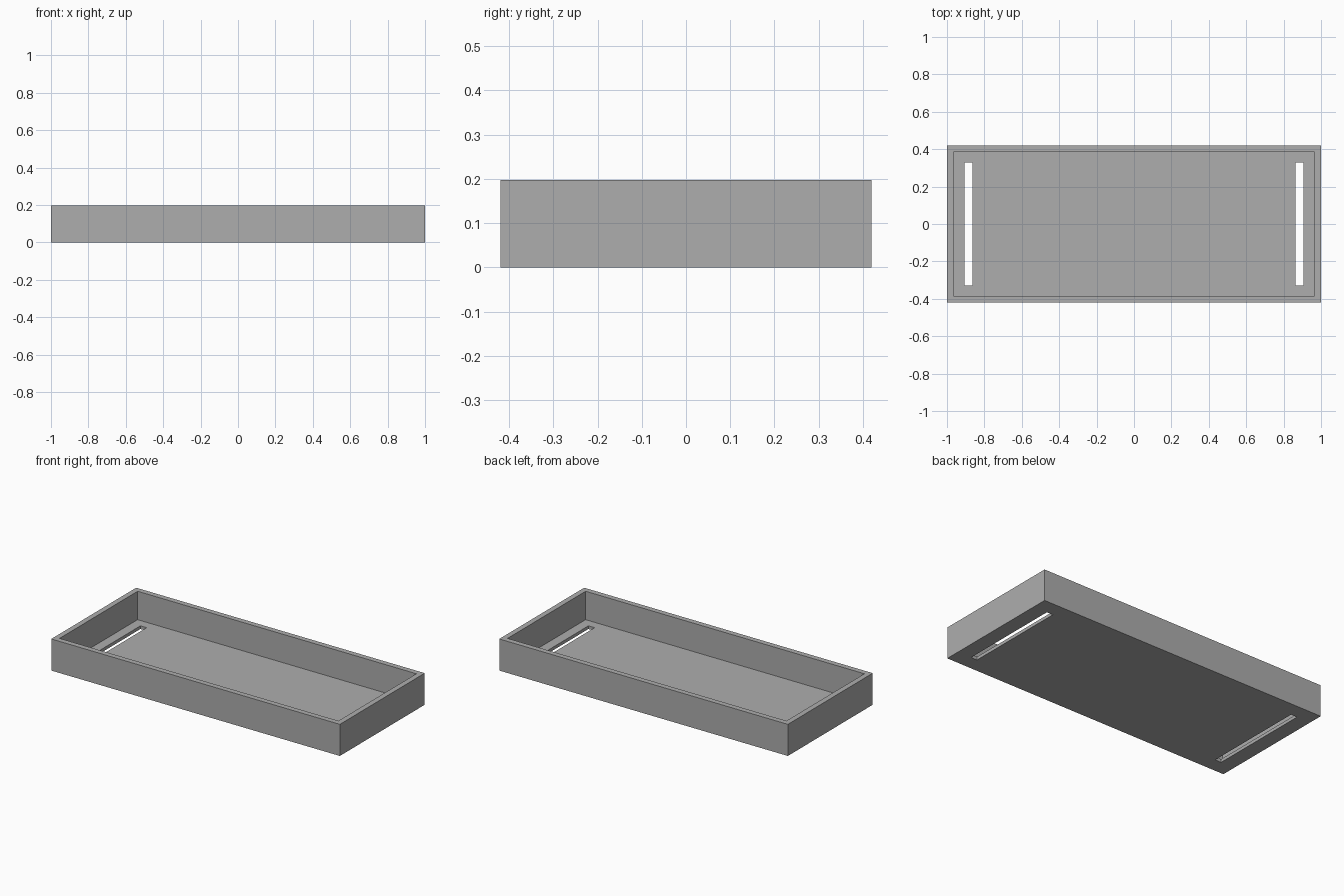
import bpy

if "Cube" in bpy.data.objects:
    bpy.data.objects.remove(bpy.data.objects["Cube"], do_unlink=True)

HALF_X, HALF_Y, HEIGHT = 1.0, 0.42, 0.198
WALL, FLOOR = 0.034, 0.02
SLOT_X, SLOT_W, SLOT_L = 0.884, 0.043, 0.655

grey = bpy.data.materials.new("plain_grey")
grey.use_nodes = True
colour = (0.42, 0.42, 0.42, 1)
grey.diffuse_color = colour
grey.node_tree.nodes["Principled BSDF"].inputs["Base Color"].default_value = colour


def box(name, size, centre):
    bpy.ops.mesh.primitive_cube_add(size=1, location=centre)
    obj = bpy.context.object
    obj.name = name
    obj.scale = size
    bpy.ops.object.transform_apply(location=True, rotation=False, scale=True)
    return obj


def cut(target, cutter):
    cutter.hide_render = True
    mod = target.modifiers.new(cutter.name, 'BOOLEAN')
    mod.operation = 'DIFFERENCE'
    mod.solver = 'EXACT'
    mod.object = cutter
    bpy.context.view_layer.objects.active = target
    bpy.ops.object.modifier_apply(modifier=mod.name)
    bpy.data.objects.remove(cutter, do_unlink=True)


# Solid block for the tray
tray = box("tray", (2 * HALF_X, 2 * HALF_Y, HEIGHT), (0, 0, HEIGHT / 2))
tray.data.materials.append(grey)

# Open cavity above the thin floor
cut(tray, box("cavity", (2 * (HALF_X - WALL), 2 * (HALF_Y - WALL), HEIGHT),
              (0, 0, FLOOR + HEIGHT / 2)))

# Long slot through the floor near each end
for side in (-1, 1):
    cut(tray, box("slot", (SLOT_W, SLOT_L, HEIGHT), (side * SLOT_X, 0, 0)))
